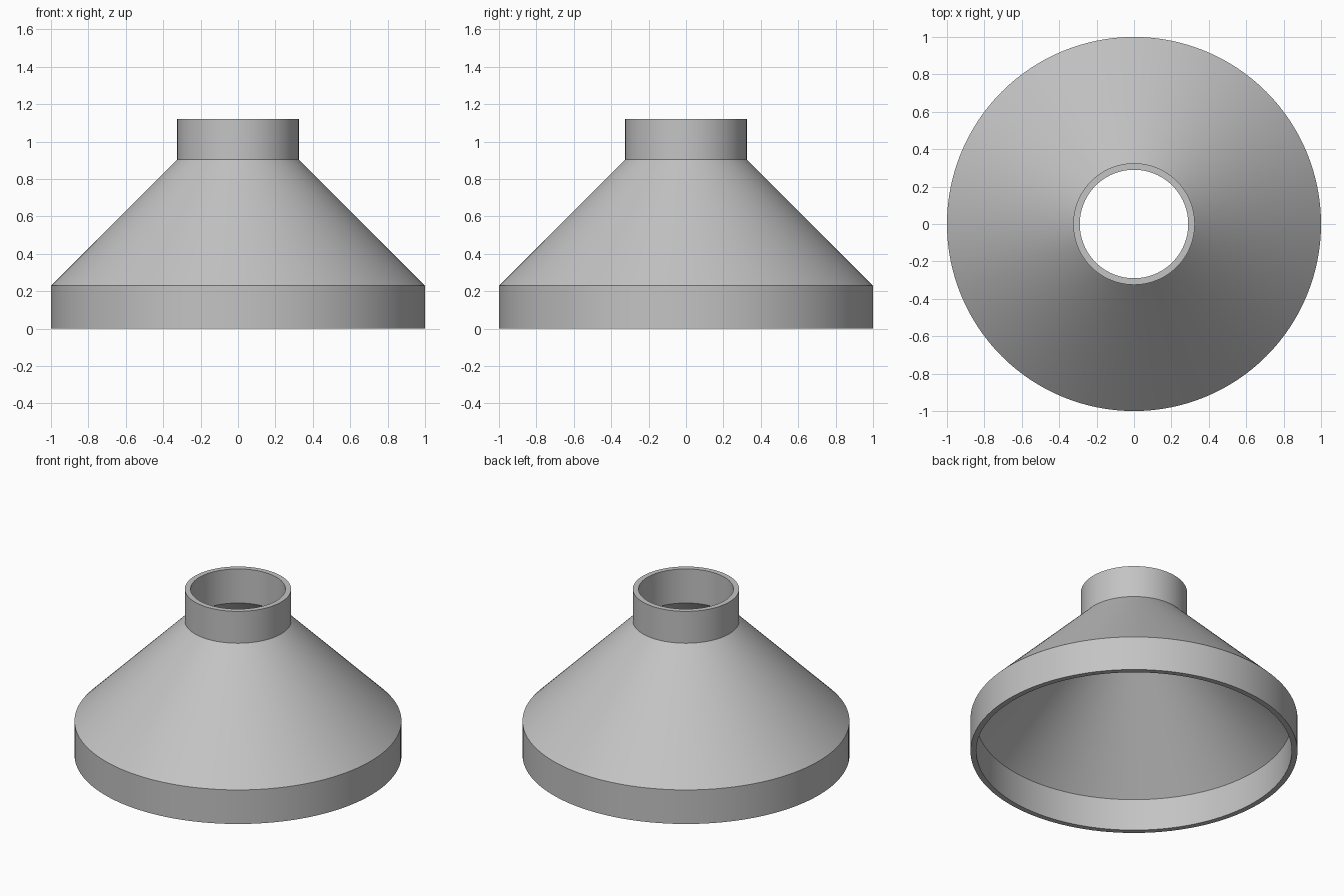
import bpy, bmesh, math

if "Cube" in bpy.data.objects:
    bpy.data.objects.remove(bpy.data.objects["Cube"])

SEGMENTS = 128

# Closed wall section (radius, height): outer skin upwards, inner skin downwards
profile = [
    (1.0, 0.0), (1.0, 0.23), (0.325, 0.905), (0.325, 1.12),
    (0.29, 1.12), (0.29, 0.89), (0.965, 0.215), (0.965, 0.0),
]

grey = bpy.data.materials.new("plain grey")
grey.diffuse_color = (0.55, 0.55, 0.55, 1.0)
grey.use_nodes = True
grey.node_tree.nodes["Principled BSDF"].inputs["Base Color"].default_value = grey.diffuse_color

# Hollow conical reducer: wide skirt, sloping cone, narrow neck
bm = bmesh.new()
rings = []
for i in range(SEGMENTS):
    a = 2 * math.pi * i / SEGMENTS
    rings.append([bm.verts.new((r * math.cos(a), r * math.sin(a), z)) for r, z in profile])
n = len(profile)
for i in range(SEGMENTS):
    a, b = rings[i], rings[(i + 1) % SEGMENTS]
    for j in range(n):
        k = (j + 1) % n
        bm.faces.new((a[j], b[j], b[k], a[k]))
bmesh.ops.recalc_face_normals(bm, faces=bm.faces)

mesh = bpy.data.meshes.new("funnel_reducer")
bm.to_mesh(mesh)
bm.free()
mesh.materials.append(grey)
reducer = bpy.data.objects.new("funnel_reducer", mesh)
bpy.context.collection.objects.link(reducer)

# Smooth round walls, crisp edges between them
bpy.context.view_layer.objects.active = reducer
reducer.select_set(True)
bpy.ops.object.shade_smooth_by_angle(angle=math.radians(30))
